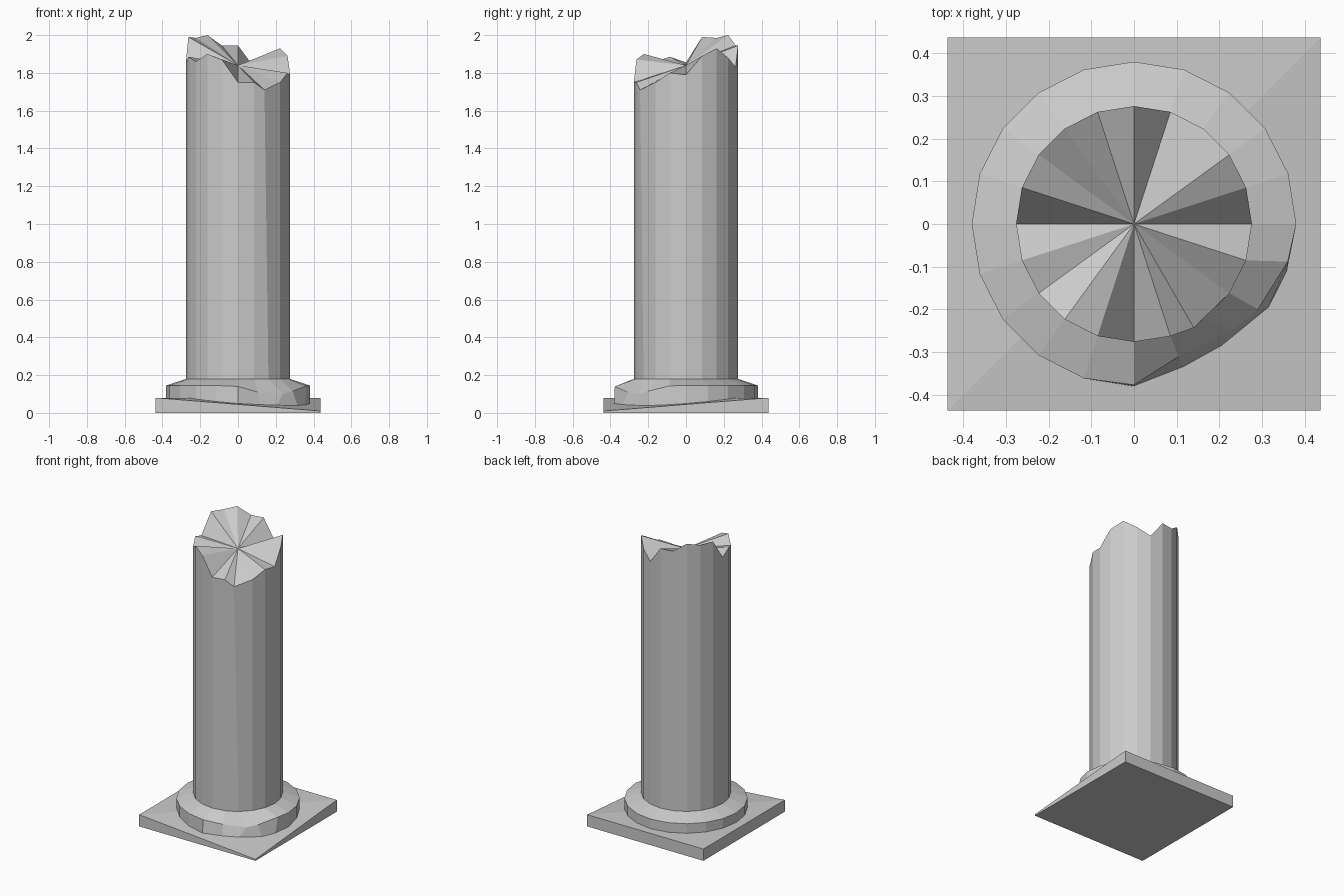
import bpy
from math import sin, cos, radians

if "Cube" in bpy.data.objects:
    bpy.data.objects.remove(bpy.data.objects["Cube"])

N = 20          # sides of the round parts
HALF = 0.437    # half width of the plinth


def polar(r, deg, z):
    return (r * cos(radians(deg)), r * sin(radians(deg)), z)


def make(name, verts, faces):
    me = bpy.data.meshes.new(name)
    me.from_pydata(verts, [], faces)
    me.update()
    ob = bpy.data.objects.new(name, me)
    bpy.context.collection.objects.link(ob)
    return ob


def bridge(a, b):
    """Quads between two rings starting at vertex indices a (low) and b (high)."""
    return [(a + i, a + (i + 1) % N, b + (i + 1) % N, b + i) for i in range(N)]


def plinth_top(x, y):
    return 0.08 - 0.07 * max(0.0, x - y) / (2 * HALF)


# square plinth with its front right corner worn down
corners = [(-HALF, -HALF), (HALF, -HALF), (HALF, HALF), (-HALF, HALF)]
verts = [(x, y, 0) for x, y in corners] + [(x, y, plinth_top(x, y)) for x, y in corners]
make("plinth", verts, [(3, 2, 1, 0), (4, 5, 6), (4, 6, 7)] +
     [(i, (i + 1) % 4, 4 + (i + 1) % 4, 4 + i) for i in range(4)])

# base moulding: lower rim, upper rim, inner rim; chipped at the front right
lower = [polar(0.38, 18 * i, 0) for i in range(N)]
upper = [polar(0.38, 18 * i, 0.145) for i in range(N)]
inner = [polar(0.276, 18 * i, 0.18) for i in range(N)]
lower[16] = (0.115, -0.335, 0)
lower[17] = (0.205, -0.285, 0)
lower[18] = (0.315, -0.195, 0)
lower[19] = (0.358, -0.11, 0)
upper[15] = (0.0, -0.377, 0.14)
upper[16] = (0.105, -0.31, 0.11)
upper[17] = (0.235, -0.245, 0.10)
upper[18] = (0.29, -0.2, 0.115)
upper[19] = (0.36, -0.088, 0.143)
lower = [(x, y, plinth_top(x, y) - 0.002) for x, y, z in lower]
make("base_moulding", lower + upper + inner,
     bridge(0, N) + bridge(N, 2 * N) +
     [tuple(reversed(range(N))), tuple(range(2 * N, 3 * N))])

# shaft with a jagged broken top fanned around a centre point
heights = [1.79, 1.89, 1.93, 1.88, 1.83, 1.945, 1.945, 2.0, 1.985, 1.99,
           1.855, 1.885, 1.86, 1.90, 1.87, 1.75, 1.75, 1.71, 1.75, 1.80]
bottom = [polar(0.276, 18 * i, 0.1) for i in range(N)]
top = [polar(0.276, 18 * i, h) for i, h in enumerate(heights)]
top[17] = (0.14, -0.243, 1.71)
make("broken_shaft", bottom + top + [(0, 0, 1.84)],
     bridge(0, N) + [tuple(reversed(range(N)))] +
     [(N + i, N + (i + 1) % N, 2 * N) for i in range(N)])
